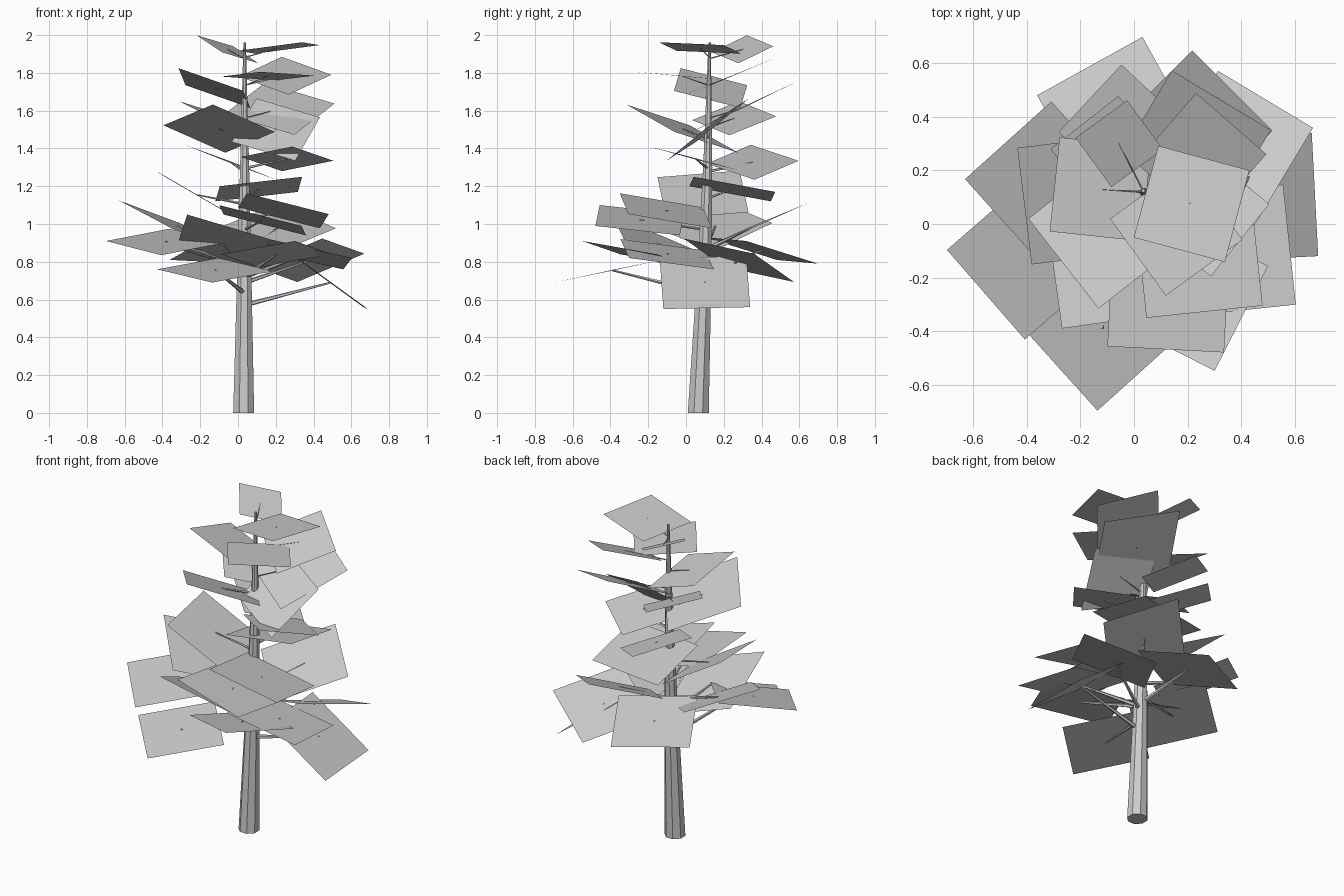
import bpy, bmesh
from math import sin, cos, pi, radians, sqrt
from mathutils import Vector

if "Cube" in bpy.data.objects:
    bpy.data.objects.remove(bpy.data.objects["Cube"])


def make_object(name, bm):
    mesh = bpy.data.meshes.new(name)
    bm.to_mesh(mesh)
    bm.free()
    obj = bpy.data.objects.new(name, mesh)
    bpy.context.collection.objects.link(obj)
    return obj


def tube(bm, points, radii, sides, level=False):
    """Faceted tapered tube through points."""
    rings = []
    axis = (points[-1] - points[0]).normalized()
    if level:
        a, b = Vector((1, 0, 0)), Vector((0, 1, 0))
    else:
        a = axis.cross(Vector((0, 0, 1))).normalized()
        b = axis.cross(a)
    for p, r in zip(points, radii):
        rings.append([bm.verts.new(p + r * (cos(t) * a + sin(t) * b))
                      for t in [2 * pi * (i + 0.5) / sides for i in range(sides)]])
    for lo, hi in zip(rings, rings[1:]):
        for i in range(sides):
            j = (i + 1) % sides
            bm.faces.new((lo[i], lo[j], hi[j], hi[i]))
    bm.faces.new(rings[0][::-1])
    bm.faces.new(rings[-1])
    bmesh.ops.recalc_face_normals(bm, faces=bm.faces)


# Trunk: slightly leaning eight-sided taper
trunk_path = [Vector(p) for p in ((0.03, 0.065, 0), (0.033, 0.095, 0.7),
                                  (0.035, 0.115, 1.3), (0.035, 0.125, 1.96))]
bm = bmesh.new()
tube(bm, trunk_path, (0.06, 0.042, 0.026, 0.007), 8, level=True)
make_object("trunk", bm)


def trunk_at(z):
    for p, q in zip(trunk_path, trunk_path[1:]):
        if z <= q.z:
            return p.lerp(q, (z - p.z) / (q.z - p.z))
    return trunk_path[-1].copy()


# Foliage cards: centre x, y, z, heading, rise along, rise across, side length
lower = [
    (-.328, .155, .99, -48, -.15, -.12, .45),
    (.217, .347, .982, -45, -.135, .125, .445),
    (-.06, .40, .86, -61, .12, -.02, .45),
    (.38, .28, .808, -31, .15, -.08, .44),
    (.49, .10, .69, 3, -.27, .01, .46),
    (-.385, -.118, .905, -49, -.075, .065, .45),
    (-.12, -.39, .755, -48, -.07, .06, .44),
    (.205, -.253, .84, -27, .07, -.07, .445),
    (.36, -.10, .84, 6, -.10, -.06, .455),
    (-.08, -.15, .895, 8, -.13, -.18, .46),
]
middle = [
    (-.10, -.02, 1.505, -52, .11, -.145, .44),
    (-.04, .353, 1.327, -43, -.10, -.085, .355),
    (.26, .05, 1.345, -39, .055, -.075, .355),
    (.11, .245, 1.185, 3, .05, -.08, .44),
    (-.22, .09, 1.155, 7, -.22, .035, .44),
    (.24, -.107, 1.07, 6, -.11, -.075, .45),
    (.13, -.245, 1.02, -3, -.11, -.05, .45),
]
upper = [
    (.215, .075, 1.932, -15, .045, -.015, .355),
    (-.055, .30, 1.925, -54, -.09, -.058, .245),
    (-.125, .13, 1.72, -6, -.12, -.09, .365),
    (.158, -.02, 1.783, -54, .025, -.02, .355),
    (.25, .245, 1.785, -41, -.095, .105, .36),
    (.22, .285, 1.61, -31, -.11, .165, .445),
    (.20, .115, 1.50, -25, -.10, .23, .385),
    (-.088, .255, 1.56, -52, -.10, -.08, .33),
]


def card(bm, centre, heading, rise_u, rise_v, size):
    t = radians(heading)
    lu, lv = sqrt(size**2 - rise_u**2), sqrt(size**2 - rise_v**2)
    u = Vector((cos(t) * lu, sin(t) * lu, rise_u)) / 2
    v = Vector((-sin(t) * lv, cos(t) * lv, rise_v)) / 2
    bm.faces.new([bm.verts.new(centre + d)
                  for d in (-u - v, u - v, u + v, v - u)])


for tier, cards in (("lower", lower), ("middle", middle), ("upper", upper)):
    leaves, twigs = bmesh.new(), bmesh.new()
    for x, y, z, heading, du, dv, size in cards:
        centre = Vector((x, y, z))
        card(leaves, centre, heading, du, dv, size)
        # Thin branch rising from the trunk to the card
        root = trunk_at(z - (0.12 if tier == "lower" else 0.05))
        thick = {"lower": 0.013, "middle": 0.008, "upper": 0.004}[tier]
        tube(twigs, [root, centre], (thick, thick * 0.4), 5)
    make_object(tier + "_foliage", leaves)
    make_object(tier + "_branches", twigs)
